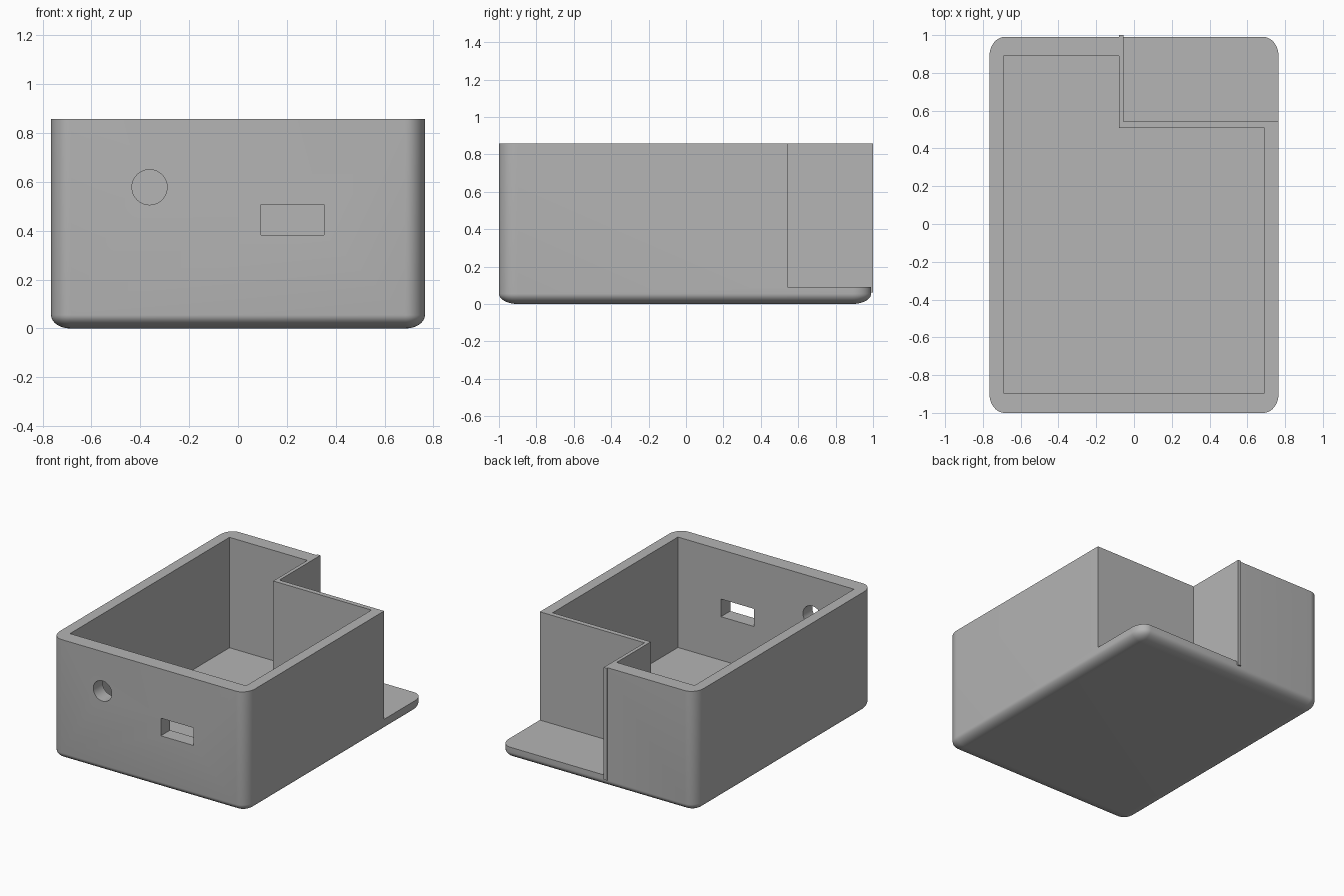
import bpy, bmesh
from math import sin, cos, pi

if "Cube" in bpy.data.objects:
    bpy.data.objects.remove(bpy.data.objects["Cube"], do_unlink=True)

grey = bpy.data.materials.new("plain grey")
grey.use_nodes = True
colour = (0.46, 0.46, 0.46, 1)
grey.diffuse_color = colour
grey.node_tree.nodes["Principled BSDF"].inputs["Base Color"].default_value = colour

HALF_X, FRONT, BACK, TOP = 0.765, -1.0, 0.99, 0.857
FLOOR, LEDGE = 0.075, 0.09


def finish(bm, name):
    bmesh.ops.remove_doubles(bm, verts=bm.verts, dist=0.0001)
    bmesh.ops.recalc_face_normals(bm, faces=bm.faces)
    mesh = bpy.data.meshes.new(name)
    bm.to_mesh(mesh)
    bm.free()
    mesh.materials.append(grey)
    ob = bpy.data.objects.new(name, mesh)
    bpy.context.collection.objects.link(ob)
    return ob


def prism(name, outline, z0, z1):
    bm = bmesh.new()
    face = bm.faces.new([bm.verts.new((x, y, z0)) for x, y in outline])
    moved = bmesh.ops.extrude_face_region(bm, geom=[face])["geom"]
    verts = [v for v in moved if isinstance(v, bmesh.types.BMVert)]
    bmesh.ops.translate(bm, verts=verts, vec=(0, 0, z1 - z0))
    return finish(bm, name)


def box(name, x0, x1, y0, y1, z0, z1):
    return prism(name, [(x0, y0), (x1, y0), (x1, y1), (x0, y1)], z0, z1)


def rounded_shell(name, rx, ry, rz, steps=10):
    """Solid block with rounded upright corners and a rounded lower rim."""
    bm = bmesh.new()
    mid, half_y = (FRONT + BACK) / 2, (BACK - FRONT) / 2
    rings = [(sin(i / steps * pi / 2), rz * (1 - cos(i / steps * pi / 2)))
             for i in range(steps + 1)] + [(1, TOP)]
    loops = []
    for scale, z in rings:
        loop = []
        for k, (sx, sy) in enumerate([(1, 1), (-1, 1), (-1, -1), (1, -1)]):
            for j in range(steps + 1):
                a = (k + j / steps) * pi / 2
                loop.append(bm.verts.new((
                    sx * (HALF_X - rx) + rx * scale * cos(a),
                    mid + sy * (half_y - ry) + ry * scale * sin(a), z)))
        loops.append(loop)
    n = len(loops[0])
    for low, high in zip(loops, loops[1:]):
        for i in range(n):
            j = (i + 1) % n
            bm.faces.new((low[i], low[j], high[j], high[i]))
    bm.faces.new(loops[-1])
    # the first ring has collapsed to the four corners of the underside
    bm.faces.new([loops[0][k * (steps + 1)] for k in range(4)])
    return finish(bm, name)


def boolean(target, other, operation):
    mod = target.modifiers.new(operation.lower(), 'BOOLEAN')
    mod.operation, mod.solver, mod.object = operation, 'EXACT', other
    bpy.ops.object.select_all(action='DESELECT')
    bpy.context.view_layer.objects.active = target
    target.select_set(True)
    bpy.ops.object.modifier_apply(modifier=mod.name)
    bpy.data.objects.remove(other, do_unlink=True)


case = rounded_shell("case_body", 0.08, 0.1, 0.055)

# Open notch in the back left corner, leaving a ledge
boolean(case, box("notch_cutter", -0.055, 1, 0.543, 1.2, LEDGE, 1), 'DIFFERENCE')

# Thin upright strip at the edge of the notch, standing proud of the back
boolean(case, box("back_strip", -0.08, -0.055, 0.91, 1.0, 0.062, TOP), 'UNION')

# L-shaped cavity
cavity = [(-0.69, -0.895), (0.69, -0.895), (0.69, 0.508),
          (-0.08, 0.508), (-0.08, 0.89), (-0.69, 0.89)]
boolean(case, prism("cavity_cutter", cavity, FLOOR, 1), 'DIFFERENCE')

# Square socket and round hole through the front wall
boolean(case, box("socket_cutter", 0.095, 0.353, -1.1, -0.8, 0.383, 0.508), 'DIFFERENCE')
bm = bmesh.new()
bmesh.ops.create_cone(bm, cap_ends=True, segments=48, radius1=0.072, radius2=0.072, depth=0.3)
hole = finish(bm, "hole_cutter")
hole.rotation_euler.x = pi / 2
hole.location = (-0.362, -0.95, 0.578)
bpy.context.view_layer.update()
boolean(case, hole, 'DIFFERENCE')

# Soft corners, crisp edges
bpy.ops.object.select_all(action='DESELECT')
case.select_set(True)
bpy.context.view_layer.objects.active = case
bpy.ops.object.shade_smooth_by_angle(angle=pi / 6)
